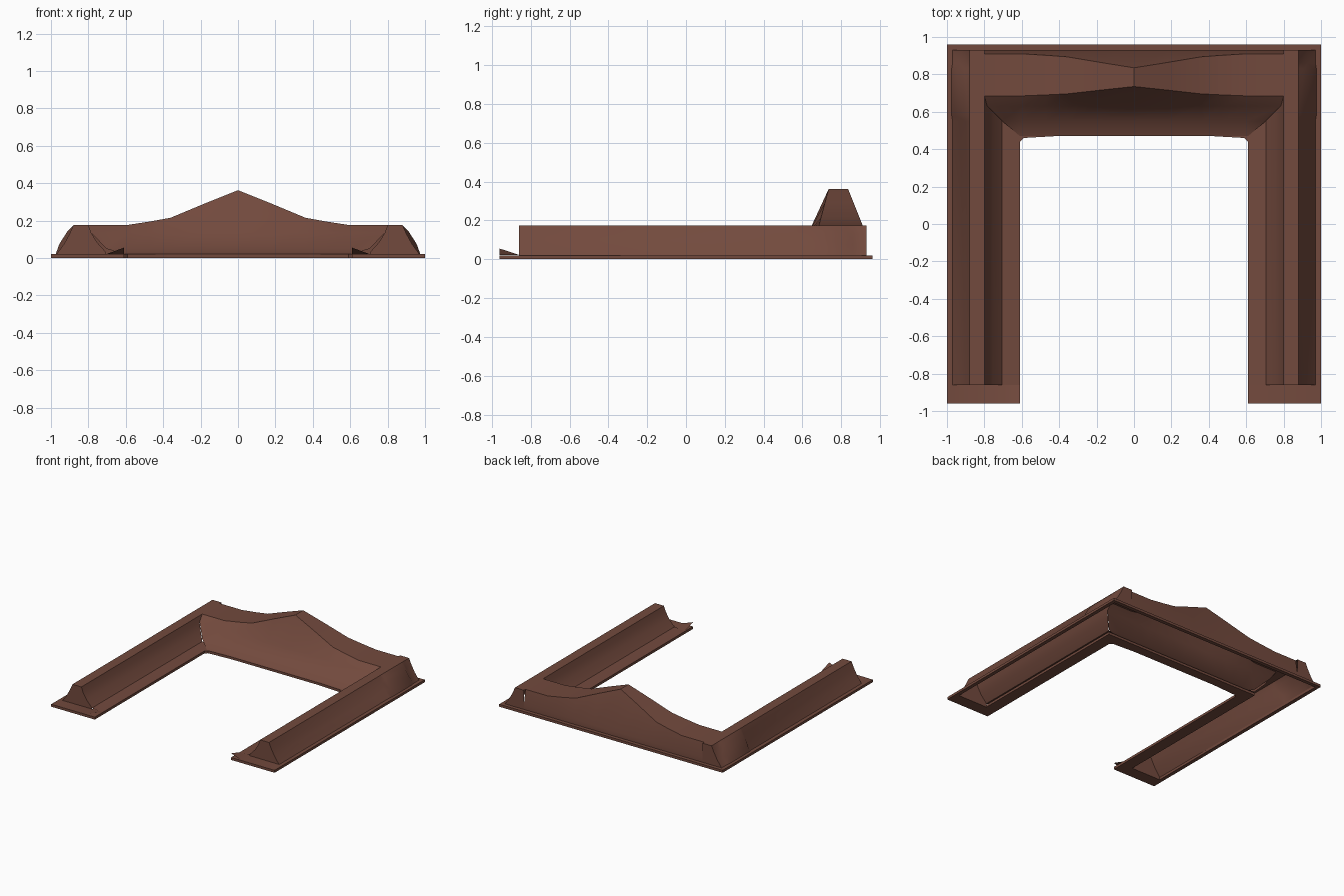
import bpy, bmesh

if "Cube" in bpy.data.objects:
    bpy.data.objects.remove(bpy.data.objects["Cube"])

mat = bpy.data.materials.new("reddish brown")
mat.diffuse_color = (0.17, 0.068, 0.047, 1)
mat.use_nodes = True
mat.node_tree.nodes["Principled BSDF"].inputs["Base Color"].default_value = mat.diffuse_color


def finish(name, bm, smooth=True):
    bmesh.ops.remove_doubles(bm, verts=bm.verts, dist=0.0005)
    bmesh.ops.recalc_face_normals(bm, faces=bm.faces)
    me = bpy.data.meshes.new(name)
    bm.to_mesh(me)
    bm.free()
    me.materials.append(mat)
    ob = bpy.data.objects.new(name, me)
    bpy.context.collection.objects.link(ob)
    if smooth:
        bpy.ops.object.select_all(action='DESELECT')
        ob.select_set(True)
        bpy.context.view_layer.objects.active = ob
        bpy.ops.object.shade_smooth_by_angle(angle=0.5)
    return ob


def grid(bm, rows):
    """Skin a grid of points."""
    vs = [[bm.verts.new(p) for p in r] for r in rows]
    for a, b in zip(vs, vs[1:]):
        for i in range(len(a) - 1):
            bm.faces.new((a[i], a[i + 1], b[i + 1], b[i]))


def prism(bm, pts, z0, z1):
    """Upright plate from a plan outline."""
    lo = [bm.verts.new((x, y, z0)) for x, y in pts]
    hi = [bm.verts.new((x, y, z1)) for x, y in pts]
    bm.faces.new(lo)
    bm.faces.new(hi)
    n = len(pts)
    for i in range(n):
        j = (i + 1) % n
        bm.faces.new((lo[i], lo[j], hi[j], hi[i]))


def rect(x0, x1, y0, y1):
    return [(x0, y0), (x1, y0), (x1, y1), (x0, y1)]


# side arms: hollow ridges with mitred inner slope, open underneath
FRONT = -0.86
inner = [(0.705, 0.03, 0.55), (0.755, 0.085, 0.60), (0.785, 0.135, 0.63), (0.80, 0.175, 0.69)]
outer = [(0.88, 0.175), (0.90, 0.13), (0.93, 0.075), (0.97, 0.02)]
bulged = [(0.88, 0.175), (0.91, 0.145), (0.955, 0.075), (0.975, 0.02)]
for s, side in ((1, "right"), (-1, "left")):
    bm = bmesh.new()
    grid(bm, [[(s * x, y, z) for y in (FRONT, ye)] for x, z, ye in inner])
    grid(bm, [[(s * x, y, 0.175) for y in (FRONT, 0.93)] for x in (0.80, 0.88)])
    grid(bm, [[(s * x, y, z) for x, z in prof] for y, prof in
              ((FRONT, outer), (0.55, outer), (0.58, bulged), (0.83, bulged), (0.86, outer), (0.93, outer))])
    # end caps
    front = [(0.705, 0.015)] + [(x, z) for x, z, _ in inner] + outer
    bm.faces.new([bm.verts.new((s * x, FRONT, z)) for x, z in front])
    bm.faces.new([bm.verts.new((s * x, 0.93, z)) for x, z in [(0.80, 0.02), (0.80, 0.175)] + outer])
    # inner flange top, lifting at the front corner
    grid(bm, [[(s * 0.61, y, 0.02), (s * 0.705, y, z)] for y, z in ((FRONT, 0.03), (0.44, 0.03), (0.55, 0.03))])
    grid(bm, [[(s * 0.97, y, 0.021), (s * 0.70, y, 0.022), (s * 0.61, y, z)]
              for y, z in ((-0.96, 0.055), (FRONT, 0.022))])
    finish(side + "_arm", bm)

# rear bar with gable, open underneath
tops = [(0, 0.362), (0.18, 0.29), (0.36, 0.215), (0.47, 0.195), (0.60, 0.175), (0.80, 0.175)]
cols = [(-x, h) for x, h in tops[:0:-1]] + tops


def bar_row(y_of, z_of, end):
    return [((end if x > 0 else -end) if abs(x) > 0.7 else x, y_of(h), z_of(h)) for x, h in cols]


bm = bmesh.new()
grid(bm, [
    bar_row(lambda h: 0.47, lambda h: 0.02, 0.61),
    bar_row(lambda h: 0.55, lambda h: 0.05, 0.705),
    bar_row(lambda h: 0.63, lambda h: 0.135, 0.785),
    bar_row(lambda h: 0.685 + 0.05 * (h - 0.175) / 0.187, lambda h: h, 0.80),
    bar_row(lambda h: 0.91 - 0.075 * (h - 0.175) / 0.187, lambda h: h, 0.80),
    bar_row(lambda h: 0.93, lambda h: 0.06, 0.80),
    bar_row(lambda h: 0.93, lambda h: 0.02, 0.80),
])
finish("rear_gable_bar", bm)

# thin flange around the foot, with the channels left open
bm = bmesh.new()
for s in (1, -1):
    for plan in (rect(0.97, 1.0, FRONT, 0.93),
                 rect(0.61, 1.0, -0.96, FRONT),
                 [(0.61, FRONT), (0.705, FRONT), (0.705, 0.55), (0.61, 0.44)]):
        prism(bm, [(s * x, y) for x, y in plan], 0, 0.02)
prism(bm, rect(-1, 1, 0.93, 0.96), 0, 0.02)
prism(bm, [(-0.61, 0.44), (-0.59, 0.46), (-0.38, 0.472), (0.38, 0.472), (0.59, 0.46), (0.61, 0.44),
           (0.705, 0.55), (-0.705, 0.55)], 0, 0.02)
finish("base_flange", bm, False)
